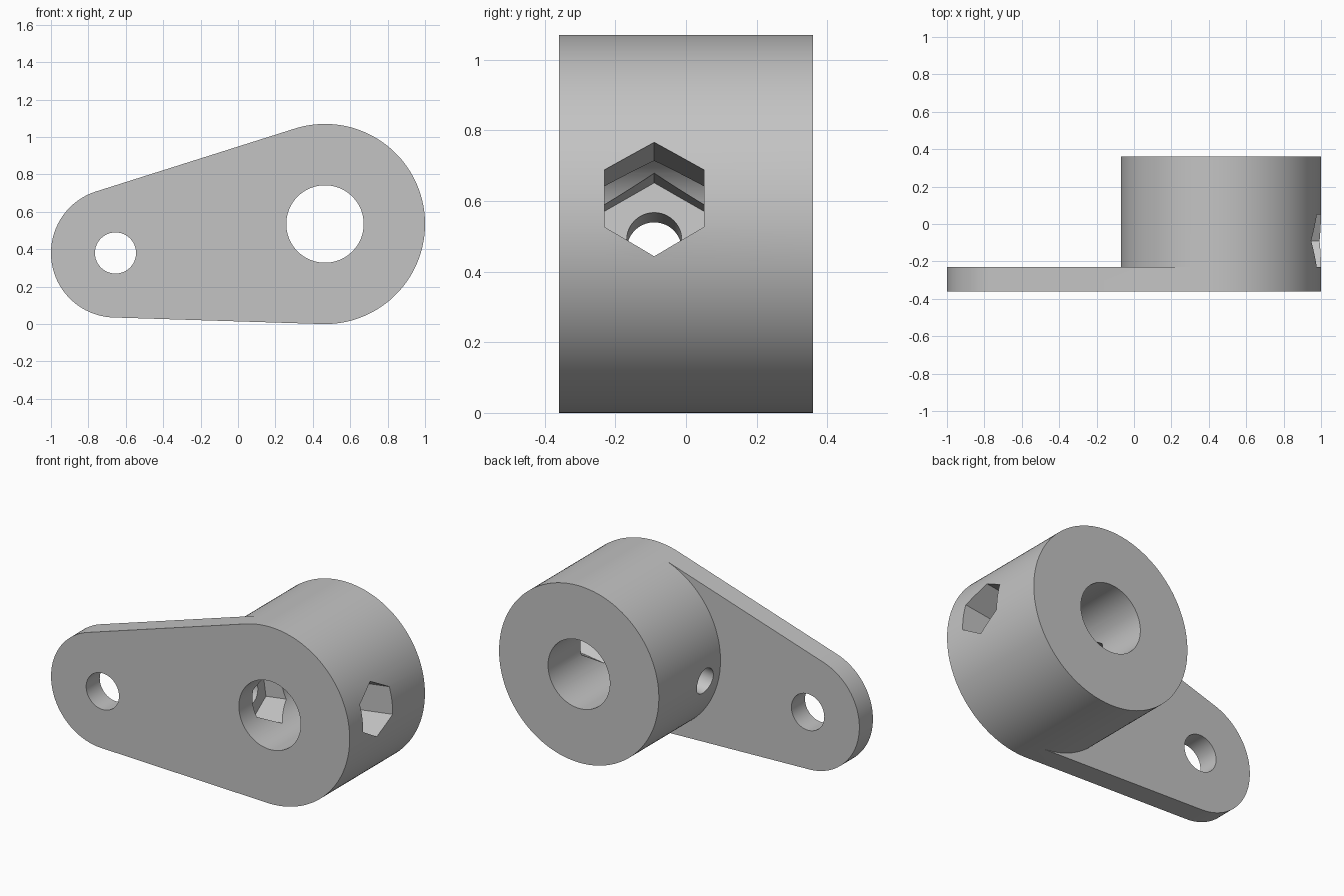
import bpy, bmesh, math
from mathutils import Matrix, Vector

cube = bpy.data.objects.get("Cube")
if cube:
    bpy.data.objects.remove(cube)

# Main dimensions: boss and small end are discs in the XZ plane
BX, BZ, BR = 0.465, 0.535, 0.535
SX, SZ, SR = -0.655, 0.38, 0.345
FRONT, STEP, BACK = -0.36, -0.23, 0.36
HOLE_Y = -0.09

tilt = math.atan2(BZ - SZ, BX - SX)
spread = math.acos((BR - SR) / math.hypot(BX - SX, BZ - SZ))
upper = math.pi + tilt - spread
lower = math.pi + tilt + spread

grey = bpy.data.materials.new("light_grey")
grey.use_nodes = True
colour = (0.55, 0.55, 0.55, 1)
grey.diffuse_color = colour
grey.node_tree.nodes["Principled BSDF"].inputs["Base Color"].default_value = colour


def arc(x, z, r, start, end, n):
    angles = [start + (end - start) * i / n for i in range(n + 1)]
    return [(x + r * math.cos(a), z + r * math.sin(a)) for a in angles]


def make_object(name, bm):
    bmesh.ops.recalc_face_normals(bm, faces=bm.faces)
    mesh = bpy.data.meshes.new(name)
    bm.to_mesh(mesh)
    bm.free()
    mesh.materials.append(grey)
    ob = bpy.data.objects.new(name, mesh)
    bpy.context.collection.objects.link(ob)
    return ob


# Lever body: tapered arm outline at the front, full round boss at the back
bm = bmesh.new()
outer = arc(BX, BZ, BR, lower - 2 * math.pi, upper, 80)
inner = arc(BX, BZ, BR, upper, lower, 64)[1:-1]
small = arc(SX, SZ, SR, upper, lower, 56)


def ring(points, y):
    return [bm.verts.new((x, y, z)) for x, z in points]


def bridge(a, b):
    for i in range(len(a)):
        j = (i + 1) % len(a)
        bm.faces.new((a[i], a[j], b[j], b[i]))


front = ring(outer + small, FRONT)
step_outer, step_small = ring(outer, STEP), ring(small, STEP)
step_inner = ring(inner, STEP)
back = ring(outer + inner, BACK)
bm.faces.new(front)
bm.faces.new(back)
bridge(front, step_outer + step_small)
bridge(step_outer + step_inner, back)
bm.faces.new([step_outer[-1]] + step_small + [step_outer[0]] + step_inner[::-1])
body = make_object("lever_body", bm)


# Holes
def cut(name, radius, sides, matrix, start, end):
    cutter_bm = bmesh.new()
    bmesh.ops.create_cone(cutter_bm, cap_ends=True, segments=sides,
                          radius1=radius, radius2=radius, depth=end - start,
                          matrix=matrix @ Matrix.Translation((0, 0, (start + end) / 2)))
    cutter = make_object(name, cutter_bm)
    cutter.hide_render = True
    mod = body.modifiers.new(name, "BOOLEAN")
    mod.operation = "DIFFERENCE"
    mod.solver = "EXACT"
    mod.object = cutter
    bpy.context.view_layer.objects.active = body
    bpy.ops.object.modifier_apply(modifier=name)
    bpy.data.objects.remove(cutter)


along_y = Matrix.Rotation(-math.pi / 2, 4, "X")
cut("shaft_bore", 0.207, 96, Matrix.Translation((BX, 0, BZ)) @ along_y, -1, 1)
cut("pin_hole", 0.11, 64, Matrix.Translation((SX, 0, SZ)) @ along_y, -1, 1)

# Hexagonal pocket and screw hole run along the arm's centre line
cross = (Matrix.Translation((BX, HOLE_Y, BZ))
         @ Matrix.Rotation(math.pi / 2 - tilt, 4, "Y")
         @ Matrix.Rotation(math.pi / 6, 4, "Z"))
cut("hex_pocket", 0.163, 6, cross, -0.328, 0.8)
cut("screw_hole", 0.078, 48, cross, -0.75, -0.2)

# Smooth curved walls, sharp rims
bpy.ops.object.select_all(action="DESELECT")
body.select_set(True)
bpy.context.view_layer.objects.active = body
bpy.ops.object.shade_smooth_by_angle(angle=math.radians(30))
